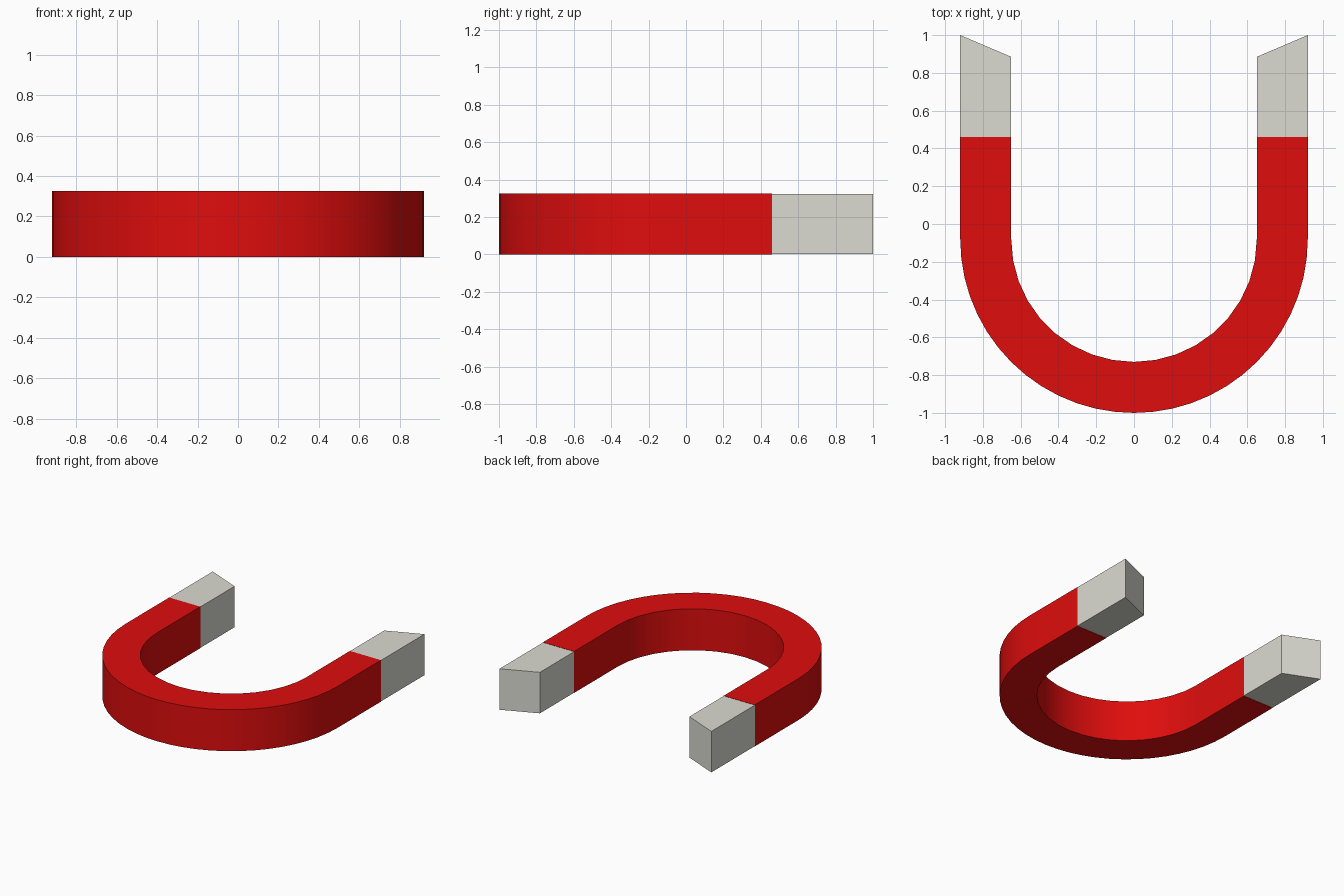
import bpy, bmesh, math

if "Cube" in bpy.data.objects:
    bpy.data.objects.remove(bpy.data.objects["Cube"])

OUT, INN, CY, SPLIT, H = 0.92, 0.65, -0.08, 0.46, 0.326


def material(name, color):
    m = bpy.data.materials.new(name)
    m.diffuse_color = (*color, 1)
    m.use_nodes = True
    m.node_tree.nodes["Principled BSDF"].inputs["Base Color"].default_value = m.diffuse_color
    return m


def prism(name, outline, z0, z1, mat):
    """Extrude a counter-clockwise outline from z0 to z1."""
    bm = bmesh.new()
    face = bm.faces.new([bm.verts.new((x, y, z0)) for x, y in outline])
    ext = bmesh.ops.extrude_face_region(bm, geom=[face], use_keep_orig=True)
    for g in ext["geom"]:
        if isinstance(g, bmesh.types.BMVert):
            g.co.z = z1
    bmesh.ops.recalc_face_normals(bm, faces=bm.faces)
    mesh = bpy.data.meshes.new(name)
    bm.to_mesh(mesh)
    bm.free()
    ob = bpy.data.objects.new(name, mesh)
    bpy.context.collection.objects.link(ob)
    mesh.materials.append(mat)
    bpy.ops.object.select_all(action='DESELECT')
    ob.select_set(True)
    bpy.context.view_layer.objects.active = ob
    bpy.ops.object.shade_smooth_by_angle(angle=math.radians(30))
    return ob


def arc(r, n):
    """Half circle through the bottom, left to right."""
    return [(-r * math.cos(math.pi * i / n), CY - r * math.sin(math.pi * i / n))
            for i in range(n + 1)]


red = material("red_paint", (0.74, 0.004, 0.004))
steel = material("bare_steel", (0.71, 0.71, 0.64))

# Red horseshoe body: outer bend, then back along the inner bend
body = ([(-OUT, SPLIT)] + arc(OUT, 28) + [(OUT, SPLIT), (INN, SPLIT)]
        + arc(INN, 18)[::-1] + [(-INN, SPLIT)])
prism("magnet_body", body, 0, H, red)

# Bare pole tips with slanted ends
for side, name in ((-1, "left_pole_tip"), (1, "right_pole_tip")):
    tip = [(INN, SPLIT), (OUT, SPLIT), (OUT, 1.0), (INN, 0.885)]
    prism(name, [(side * x, y) for x, y in tip], 0.002, H - 0.002, steel)
